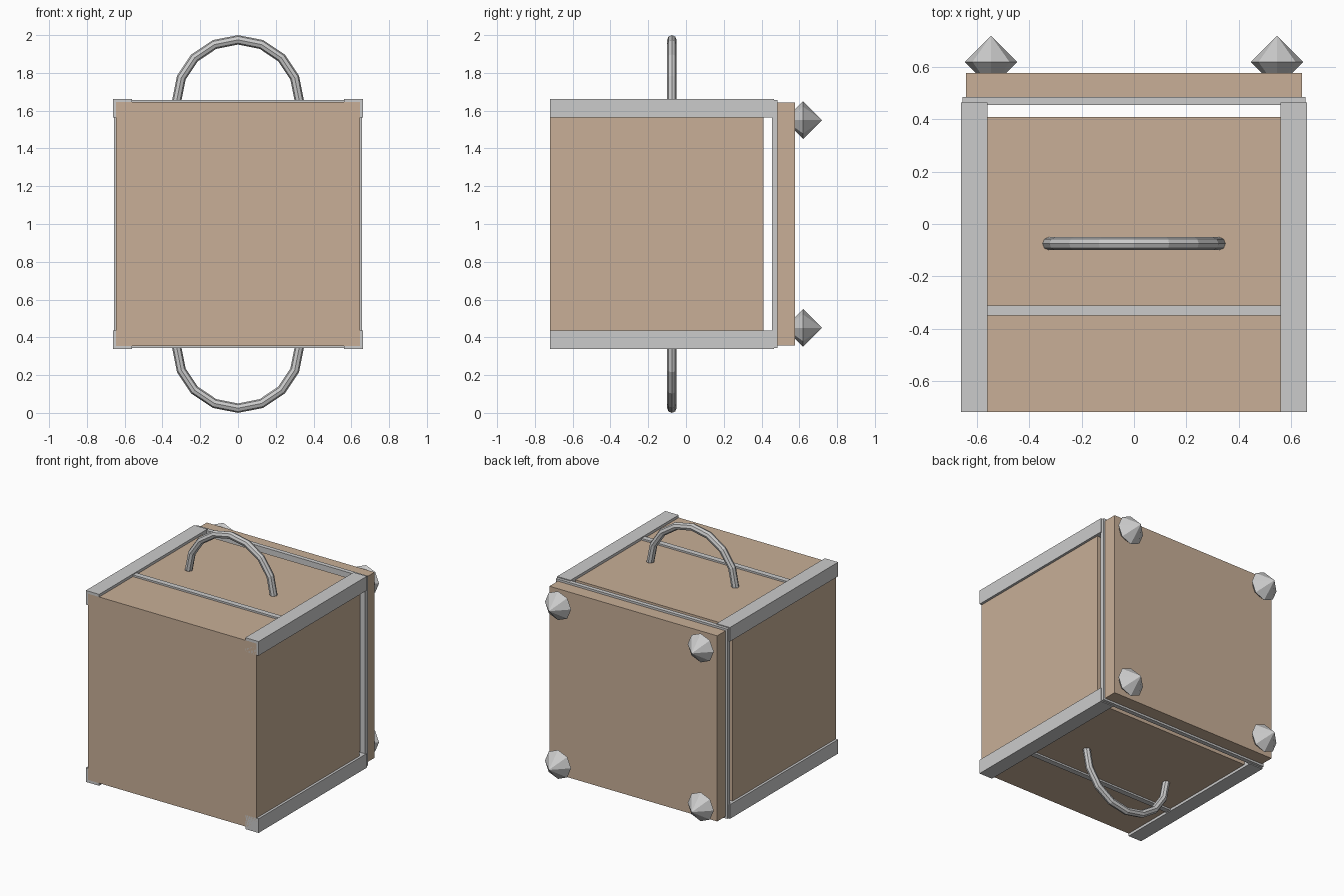
import bpy, bmesh
from math import pi, cos, sin
from mathutils import Matrix

if "Cube" in bpy.data.objects:
    bpy.data.objects.remove(bpy.data.objects["Cube"])

wood = bpy.data.materials.new("wood")
wood.diffuse_color = (0.58, 0.43, 0.31, 1)
wood.use_nodes = True
wood.node_tree.nodes["Principled BSDF"].inputs["Base Color"].default_value = wood.diffuse_color


def finish(name, bm, mat=None):
    bmesh.ops.recalc_face_normals(bm, faces=bm.faces)
    me = bpy.data.meshes.new(name)
    bm.to_mesh(me)
    bm.free()
    ob = bpy.data.objects.new(name, me)
    bpy.context.collection.objects.link(ob)
    if mat:
        me.materials.append(mat)
    return ob


def box(name, x, y, z, mat=None):
    bm = bmesh.new()
    bmesh.ops.create_cube(bm, size=1)
    for v in bm.verts:
        for i, (a, b) in enumerate((x, y, z)):
            v.co[i] = a if v.co[i] < 0 else b
    return finish(name, bm, mat)


# Wooden body and the separate back panel
box("body", (-0.645, 0.645), (-0.72, 0.41), (0.355, 1.645), wood)
box("back_panel", (-0.643, 0.643), (0.48, 0.577), (0.357, 1.643), wood)

# Metal rails along the four long edges
for sx in (-1, 1):
    for sz in (-1, 1):
        xs = sorted((sx * 0.56, sx * 0.662))
        zs = sorted((1 + sz * 0.565, 1 + sz * 0.663))
        box("edge_rail", xs, (-0.72, 0.465), zs)

# Thin metal frame between body and back panel
for s in (-1, 1):
    box("frame_upright", sorted((s * 0.615, s * 0.656)), (0.455, 0.485), (0.343, 1.657))
    box("frame_crossbar", (-0.615, 0.615), (0.455, 0.485), sorted((1 + s * 0.615, 1 + s * 0.657)))
    # Cross straps on top and bottom
    box("cross_strap", (-0.56, 0.56), (-0.35, -0.312), sorted((1 + s * 0.62, 1 + s * 0.657)))

# Arched handles on top and bottom
SEG, SIDES, R, r = 8, 8, 0.325, 0.025
for s in (-1, 1):
    bm = bmesh.new()
    rings = []
    for i in range(SEG + 1):
        a = pi * i / SEG
        ring = []
        for j in range(SIDES):
            b = 2 * pi * j / SIDES
            d = R + r * cos(b)
            ring.append(bm.verts.new((d * cos(a), -0.075 + r * sin(b), 1 + s * (0.65 + d * sin(a)))))
        rings.append(ring)
    for p, q in zip(rings, rings[1:]):
        for j in range(SIDES):
            k = (j + 1) % SIDES
            bm.faces.new((p[j], p[k], q[k], q[j]))
    bm.faces.new(rings[0])
    bm.faces.new(rings[-1])
    finish("handle", bm)

# Faceted double-cone studs at the back corners
for sx in (-1, 1):
    for sz in (-1, 1):
        bm = bmesh.new()
        bmesh.ops.create_uvsphere(bm, u_segments=8, v_segments=2, radius=0.1,
                                  matrix=Matrix.Translation((sx * 0.547, 0.62, 1 + sz * 0.55))
                                  @ Matrix.Rotation(pi / 2, 4, 'X'))
        finish("corner_stud", bm)
